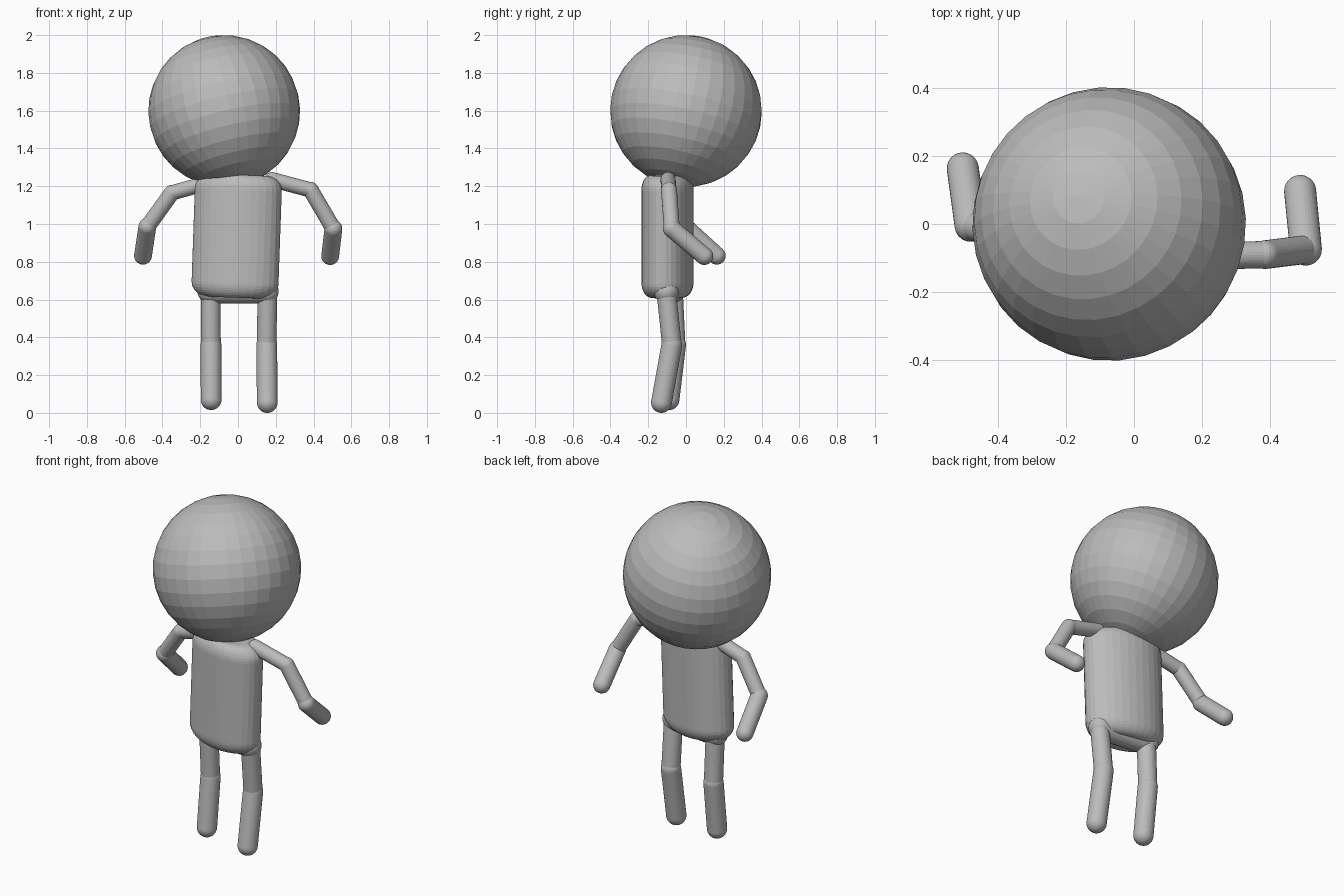
import bpy
import bmesh
from math import sin, cos, pi, radians
from mathutils import Vector, Matrix

cube = bpy.data.objects.get("Cube")
if cube:
    bpy.data.objects.remove(cube, do_unlink=True)

grey = bpy.data.materials.new("plain grey")
grey.use_nodes = True
colour = (0.5, 0.5, 0.5, 1)
grey.diffuse_color = colour
grey.node_tree.nodes["Principled BSDF"].inputs["Base Color"].default_value = colour


def lathe(name, profile, matrix, sides=32):
    """Revolve (radius, height) points about z; the ends close on the axis."""
    bm = bmesh.new()
    rings = []
    for r, z in profile:
        if r < 1e-4:
            rings.append([bm.verts.new((0, 0, z))])
        else:
            rings.append([bm.verts.new((r * cos(2 * pi * i / sides),
                                        r * sin(2 * pi * i / sides), z))
                          for i in range(sides)])
    for low, high in zip(rings, rings[1:]):
        for i in range(sides):
            j = (i + 1) % sides
            corners = [low[i % len(low)], low[j % len(low)],
                       high[j % len(high)], high[i % len(high)]]
            bm.faces.new(list(dict.fromkeys(corners)))
    bmesh.ops.recalc_face_normals(bm, faces=bm.faces)
    mesh = bpy.data.meshes.new(name)
    bm.to_mesh(mesh)
    bm.free()
    mesh.materials.append(grey)
    obj = bpy.data.objects.new(name, mesh)
    obj.matrix_world = matrix
    bpy.context.collection.objects.link(obj)
    return obj


def aim(start, direction):
    turn = Vector(direction).to_track_quat('Z', 'Y').to_matrix().to_4x4()
    return Matrix.Translation(start) @ turn


def capsule(name, start, end, radius, steps=8):
    """Round-ended rod between two joint centres."""
    start, end = Vector(start), Vector(end)
    length = (end - start).length
    arc = [i * pi / 2 / steps for i in range(steps + 1)]
    profile = [(radius * sin(a), -radius * cos(a)) for a in arc]
    profile += [(radius * cos(a), length + radius * sin(a)) for a in arc]
    lathe(name, profile, aim(start, end - start))


# Head: faceted ball with a tilted pole
head_profile = [(0.402 * sin(i * pi / 16), -0.402 * cos(i * pi / 16)) for i in range(17)]
lathe("head", head_profile, aim((-0.073, 0, 1.598), (-0.09, 0.08, 0.38)))

# Torso: oval cylinder with rounded rims
arc = [i * pi / 16 for i in range(9)]
half, rim = 0.325, 0.08
torso_profile = [(0, -half)]
torso_profile += [(0.6 + 0.4 * sin(a), -half + rim * (1 - cos(a))) for a in arc]
torso_profile += [(0.65 + 0.35 * cos(a), half - rim * (1 - sin(a))) for a in arc]
torso_profile += [(0, half)]
lathe("torso", torso_profile,
      Matrix.Translation((-0.007, -0.098, 0.935))
      @ Matrix.Rotation(radians(2), 4, 'Y')
      @ Matrix.Rotation(radians(-9), 4, 'Z')
      @ Matrix.Diagonal((0.233, 0.135, 1, 1)))

# Hips
capsule("pelvis", (-0.15, -0.07, 0.645), (0.15, -0.105, 0.643), 0.065)

# Limbs: chains of joints, each with its segment radii
limbs = {
    "left_arm": ([(0.18, -0.095, 1.235), (0.385, -0.09, 1.18),
                  (0.505, -0.075, 0.975), (0.488, 0.097, 0.83)],
                 (0.04, 0.042, 0.047), ("upper", "lower", "hand")),
    "right_arm": ([(-0.17, -0.055, 1.215), (-0.35, -0.04, 1.165),
                   (-0.48, -0.005, 0.985), (-0.503, 0.163, 0.832)],
                  (0.04, 0.042, 0.047), ("upper", "lower", "hand")),
    "left_leg": ([(0.155, -0.103, 0.63), (0.152, -0.075, 0.36), (0.155, -0.13, 0.055)],
                 (0.052, 0.055), ("thigh", "shin")),
    "right_leg": ([(-0.145, -0.068, 0.63), (-0.143, -0.055, 0.36), (-0.142, -0.09, 0.07)],
                  (0.052, 0.055), ("thigh", "shin")),
}
for limb, (joints, radii, parts) in limbs.items():
    for a, b, r, part in zip(joints, joints[1:], radii, parts):
        capsule(f"{limb}_{part}", a, b, r)
